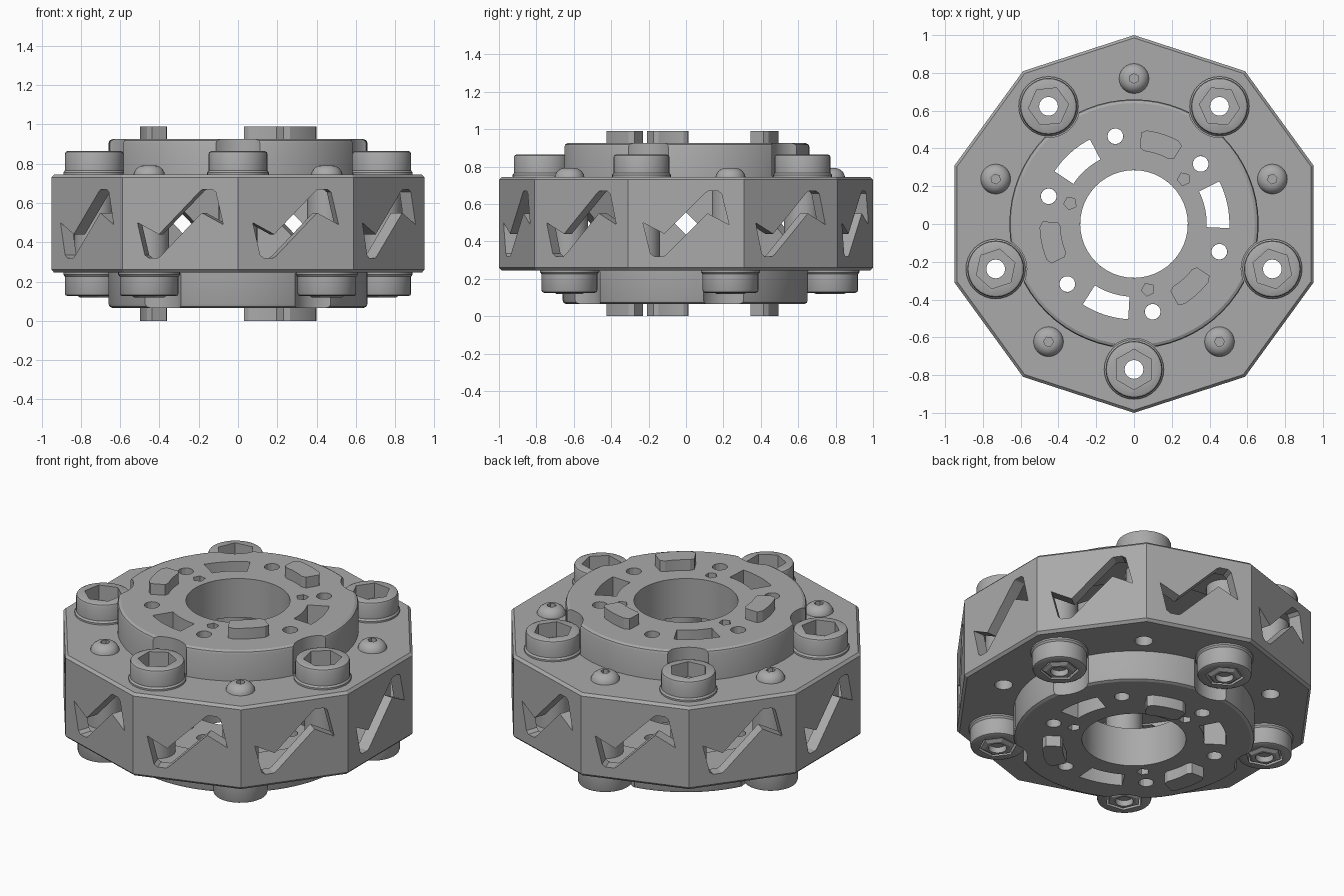
import bpy, bmesh, math
from mathutils import Matrix, Vector

if "Cube" in bpy.data.objects:
    bpy.data.objects.remove(bpy.data.objects["Cube"])

MID = 0.495          # height of the mating plane
BOLT_R = 0.77        # bolt circle
BOSS = [54 + 72 * k for k in range(5)]
SCREW = [18 + 72 * k for k in range(5)]
FLIP = (Matrix.Translation((0, 0, MID))
        @ Matrix.Rotation(math.pi, 4, Vector((math.cos(math.radians(72)), math.sin(math.radians(72)), 0)))
        @ Matrix.Translation((0, 0, -MID)))

grey = bpy.data.materials.new("grey")
grey.diffuse_color = (0.4, 0.4, 0.4, 1)
grey.use_nodes = True
grey.node_tree.nodes["Principled BSDF"].inputs["Base Color"].default_value = grey.diffuse_color


def polar(r, deg):
    a = math.radians(deg)
    return r * math.cos(a), r * math.sin(a)


def skin(bm, loops):
    """Closed solid through a stack of equal-sized point loops."""
    rows = [[bm.verts.new(p) for p in loop] for loop in loops]
    n = len(rows[0])
    for a, b in zip(rows, rows[1:]):
        for i in range(n):
            j = (i + 1) % n
            bm.faces.new((a[i], a[j], b[j], b[i]))
    bm.faces.new(rows[0][::-1])
    bm.faces.new(rows[-1])


def turned(bm, n, profile, at=(0, 0), rot=0):
    """Regular n-sided solid from (radius, z) steps."""
    skin(bm, [[(at[0] + r * math.cos(math.radians(rot) + 2 * math.pi * i / n),
                at[1] + r * math.sin(math.radians(rot) + 2 * math.pi * i / n), z)
               for i in range(n)] for r, z in profile])


def arc_block(bm, deg, half, r0, r1, z0, z1, cut=0):
    """Block following an arc; cut clips its corners."""
    pts = [polar(r1 - (cut if abs(s) == 4 else 0), deg + half * s / 4) for s in range(-4, 5)]
    pts += [polar(r0 + (cut if abs(s) == 4 else 0), deg + half * s / 4) for s in range(4, -5, -1)]
    skin(bm, [[(x, y, z) for x, y in pts] for z in (z0, z1)])


def obj(name, build):
    bm = bmesh.new()
    build(bm)
    bmesh.ops.recalc_face_normals(bm, faces=bm.faces[:])
    me = bpy.data.meshes.new(name)
    bm.to_mesh(me)
    bm.free()
    me.materials.append(grey)
    ob = bpy.data.objects.new(name, me)
    bpy.context.collection.objects.link(ob)
    return ob


def cut(ob, *builds):
    """Subtract each helper solid from the object."""
    for build in builds:
        tool = obj("cutter", build)
        mod = ob.modifiers.new("cut", 'BOOLEAN')
        mod.operation, mod.solver, mod.object = 'DIFFERENCE', 'EXACT', tool
        bpy.context.view_layer.objects.active = ob
        bpy.ops.object.modifier_apply(modifier=mod.name)
        bpy.data.objects.remove(tool)


def smooth(ob):
    bpy.ops.object.select_all(action='DESELECT')
    ob.select_set(True)
    bpy.context.view_layer.objects.active = ob
    bpy.ops.object.shade_smooth_by_angle(angle=math.radians(25))


def flipped(ob, name):
    """Matching part on the lower half."""
    twin = bpy.data.objects.new(name, ob.data)
    twin.matrix_world = FLIP
    bpy.context.collection.objects.link(twin)


# Ten-sided hollow housing
housing = obj("housing", lambda b: turned(
    b, 10, [(0.985, 0.245), (1, 0.26), (1, 0.73), (0.985, 0.745)], rot=90))


def windows(bm):
    half = [(-0.23, 0.005), (-0.115, -0.055), (0.105, 0.165), (0.12, 0.175), (0.17, 0.175), (0.19, 0.16)]
    shape = half + [(-u, -v) for u, v in half]
    for k in range(10):
        c, s = polar(1, 36 * k)
        skin(bm, [[(d * c - u * s, d * s + u * c, MID + v) for u, v in shape] for d in (0.8, 1.1)])


def bolt_holes(bm):
    for a in BOSS + SCREW:
        turned(bm, 16, [(0.05, -0.2), (0.05, 1.2)], polar(BOLT_R, a))


cut(housing,
    lambda b: turned(b, 10, [(0.925, 0.31), (0.925, 0.68)], rot=90),
    lambda b: turned(b, 64, [(0.655, 0.1), (0.655, 0.9)]),
    windows, bolt_holes)
smooth(housing)

# Raised coupling plate with bore, slots and holes
plate = obj("top_plate", lambda b: turned(
    b, 64, [(0.66, 0.69), (0.66, 0.905), (0.655, 0.918), (0.64, 0.925)]))


def plate_holes(bm):
    for k in range(6):
        turned(bm, 14, [(0.042, 0.5), (0.042, 1.2)], polar(0.475, 42 + 60 * k))
    for k in range(3):
        arc_block(bm, 12 + 120 * k, 14.5, 0.385, 0.505, 0.5, 1.2)
        turned(bm, 5, [(0.035, 0.8), (0.035, 1.2)], polar(0.355, 42 + 120 * k), 42)


def boss_recesses(bm):
    for a in BOSS:
        turned(bm, 32, [(0.165, 0.75), (0.165, 1.2)], polar(BOLT_R, a))


cut(plate, lambda b: turned(b, 48, [(0.285, 0.4), (0.285, 1.2)]), plate_holes, boss_recesses)
smooth(plate)
flipped(plate, "bottom_plate")


# Coupling teeth standing on the plate
def teeth(bm):
    for k in range(3):
        arc_block(bm, 72 + 120 * k, 13.5, 0.39, 0.5, 0.9, 0.99, 0.015)


tooth = obj("top_teeth", teeth)
smooth(tooth)
flipped(tooth, "bottom_teeth")


# Bolt bosses with hexagonal pockets
def bosses(bm):
    for a in BOSS:
        turned(bm, 32, [(0.158, 0.735), (0.158, 0.755), (0.15, 0.765), (0.15, 0.85),
                        (0.146, 0.86), (0.135, 0.865)], polar(BOLT_R, a))


def pockets(bm):
    for a in BOSS:
        turned(bm, 6, [(0.107, 0.775), (0.107, 1)], polar(BOLT_R, a), a)


boss = obj("top_bosses", bosses)
cut(boss, pockets, bolt_holes)
smooth(boss)
flipped(boss, "bottom_bosses")


# Sleeves around the bolts inside the housing
def sleeves(bm):
    for a in BOSS + SCREW:
        turned(bm, 24, [(0.1, 0.29), (0.1, 0.70)], polar(BOLT_R, a))


sleeve = obj("bolt_sleeves", sleeves)
cut(sleeve, bolt_holes)
smooth(sleeve)


# Domed screws on the top face
def screws(bm):
    for a in SCREW:
        turned(bm, 24, [(0.046, 0.15), (0.046, 0.74), (0.08, 0.74), (0.078, 0.755), (0.066, 0.775),
                        (0.048, 0.788), (0.03, 0.792)], polar(BOLT_R, a))


def sockets(bm):
    for a in SCREW:
        turned(bm, 6, [(0.026, 0.76), (0.026, 0.9)], polar(BOLT_R, a), a)


screw = obj("screws", screws)
cut(screw, sockets)
smooth(screw)


# Nuts in the lower pockets
def nuts(bm):
    for a in SCREW:
        turned(bm, 6, [(0.075, 0.118), (0.095, 0.13), (0.095, 0.215)], polar(BOLT_R, a), a)


nut = obj("nuts", nuts)
cut(nut, bolt_holes)
smooth(nut)
